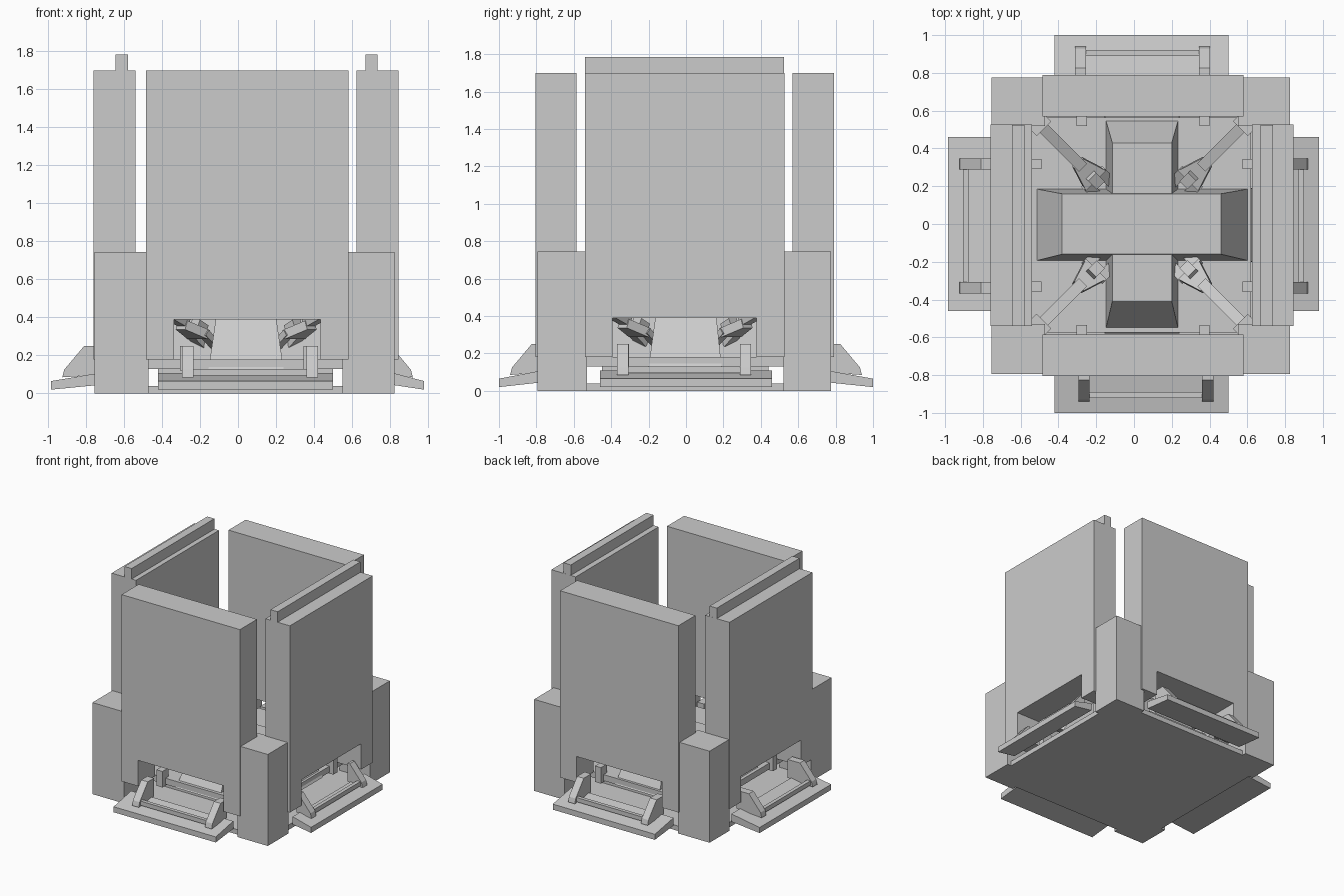
import bpy, bmesh, math
from mathutils import Vector, Matrix

if "Cube" in bpy.data.objects:
    bpy.data.objects.remove(bpy.data.objects["Cube"])

grey = bpy.data.materials.new("plain grey")
grey.diffuse_color = (0.6, 0.6, 0.6, 1)
grey.use_nodes = True
grey.node_tree.nodes["Principled BSDF"].inputs["Base Color"].default_value = grey.diffuse_color


def make(name, bm, matrix=None):
    if matrix:
        bm.transform(matrix)
    bmesh.ops.recalc_face_normals(bm, faces=bm.faces)
    me = bpy.data.meshes.new(name)
    bm.to_mesh(me)
    bm.free()
    me.materials.append(grey)
    ob = bpy.data.objects.new(name, me)
    bpy.context.collection.objects.link(ob)
    return ob


def frustum(name, base, top, z0, z1, matrix=None):
    """Solid between two rectangles, each given as (x0, x1, y0, y1)."""
    bm = bmesh.new()
    rings = []
    for (x0, x1, y0, y1), z in ((base, z0), (top, z1)):
        rings.append([bm.verts.new((x, y, z)) for x, y in
                      ((x0, y0), (x1, y0), (x1, y1), (x0, y1))])
    a, b = rings
    bm.faces.new(a)
    bm.faces.new(b)
    for i in range(4):
        j = (i + 1) % 4
        bm.faces.new((a[i], a[j], b[j], b[i]))
    return make(name, bm, matrix)


def box(name, x0, x1, y0, y1, z0, z1, matrix=None):
    return frustum(name, (x0, x1, y0, y1), (x0, x1, y0, y1), z0, z1, matrix)


def prism(name, profile, a0, a1, axis, matrix=None):
    """Extrude a profile along x (profile is y,z) or along y (profile is x,z)."""
    bm = bmesh.new()
    put = (lambda p, a: (a, p[0], p[1])) if axis == "x" else (lambda p, a: (p[0], a, p[1]))
    f = bm.faces.new([bm.verts.new(put(p, a0)) for p in profile])
    ext = bmesh.ops.extrude_face_region(bm, geom=[f])["geom"]
    vec = Vector(put((0, 0), a1 - a0))
    bmesh.ops.translate(bm, vec=vec, verts=[v for v in ext if isinstance(v, bmesh.types.BMVert)])
    return make(name, bm, matrix)


def beam(name, p, q, width, height, end_width=None):
    """Straight bar from p to q with an optional wider far end."""
    p, q = Vector(p), Vector(q)
    d = q - p
    side = d.cross(Vector((0, 0, 1))).normalized()
    up = side.cross(d).normalized()
    m = Matrix((side, up, d.normalized())).transposed().to_4x4()
    m.translation = p
    w, e, h = width / 2, (end_width or width) / 2, height / 2
    return frustum(name, (-w, w, -h, h), (-e, e, -h, h), 0, d.length, m)


# Base, central core and raised floor
box("base_plate", -0.72, 0.79, -0.76, 0.74, 0, 0.04)
box("core_block", -0.42, 0.50, -0.45, 0.44, 0.04, 0.13)
box("floor", -0.54, 0.62, -0.575, 0.565, 0.13, 0.18)

# Cross-shaped mound
frustum("long_mound", (-0.54, 0.63, -0.20, 0.19), (-0.38, 0.46, -0.16, 0.16), 0.13, 0.42)
frustum("cross_mound", (-0.155, 0.24, -0.58, 0.57), (-0.115, 0.20, -0.41, 0.43), 0.13, 0.405)

# Corner posts
for x0, x1 in ((-0.755, -0.47), (0.55, 0.825)):
    for y0, y1 in ((-0.795, -0.53), (0.52, 0.775)):
        box("corner_post", x0, x1, y0, y1, 0, 0.745)

# Four sides, each built as a front and turned into place:
# turn, panel centre along the side, wall outer distance, ramp reach,
# ramp centre, bracket centre
sides = [("front", 0, 0.048, 0.805, 1.0, 0.04, 0.063),
         ("right", 90, -0.007, 0.845, 0.98, 0.0, -0.01),
         ("back", 180, -0.048, 0.79, 1.0, -0.04, -0.045),
         ("left", 270, 0.007, 0.76, 0.985, 0.0, 0.01)]
for name, turn, c, wall, reach, rc, bc in sides:
    m = Matrix.Rotation(math.radians(turn), 4, "Z")
    # wall panel with a low doorway
    o, d = 0.533, 0.385
    panel = [(c - o, 0.18), (c - d, 0.18), (c - d, 0.39), (c + d, 0.39),
             (c + d, 0.18), (c + o, 0.18), (c + o, 1.70), (c - o, 1.70)]
    prism(name + "_wall", panel, -wall, -wall + 0.22, "y", m)
    # sloping ramp plate
    inner = wall - 0.03
    prism(name + "_ramp", [(-reach, 0.02), (-reach, 0.065), (-inner, 0.108), (-inner, 0.045)],
          rc - 0.46, rc + 0.46, "x", m)
    # triangular brackets, inner pegs and the bar joining the brackets
    r = reach - 0.06
    for s in (-1, 1):
        u = bc + s * 0.328
        prism(name + "_bracket", [(-r, 0.085), (-r + 0.01, 0.125), (-r + 0.115, 0.25),
                                  (-wall + 0.06, 0.25), (-wall + 0.06, 0.10)],
              u - 0.03, u + 0.03, "x", m)
        u = c + s * 0.325
        box(name + "_peg", u - 0.027, u + 0.027, -wall + 0.19, -wall + 0.27, 0.12, 0.25, m)
    box(name + "_bar", bc - 0.33, bc + 0.33, -r + 0.02, -r + 0.05, 0.095, 0.13, m)

# Top rails on the two side walls
box("left_rail", -0.645, -0.58, -0.54, 0.525, 1.70, 1.785)
box("right_rail", 0.67, 0.735, -0.54, 0.525, 1.70, 1.785)

# Diagonal clamp arms reaching inward and down from each corner
for sx in (-1, 1):
    for sy in (-1, 1):
        def at(x, y, z):
            return (0.043 + sx * x, -0.005 + sy * y, z)
        beam("arm", at(0.55, 0.54, 0.50), at(0.32, 0.31, 0.37), 0.06, 0.05)
        beam("claw", at(0.34, 0.33, 0.36), at(0.25, 0.24, 0.31), 0.07, 0.05, 0.15)
        for k in (-1, 1):
            off = 0.036 * k
            beam("finger", at(0.26 + off, 0.25 - off, 0.32),
                 at(0.195 + off, 0.185 - off, 0.25), 0.055, 0.035)
        beam("knuckle", at(0.27, 0.26, 0.37), at(0.225, 0.215, 0.34), 0.06, 0.04)
        beam("arm_mount", at(0.56, 0.55, 0.50), at(0.52, 0.51, 0.50), 0.11, 0.06)
